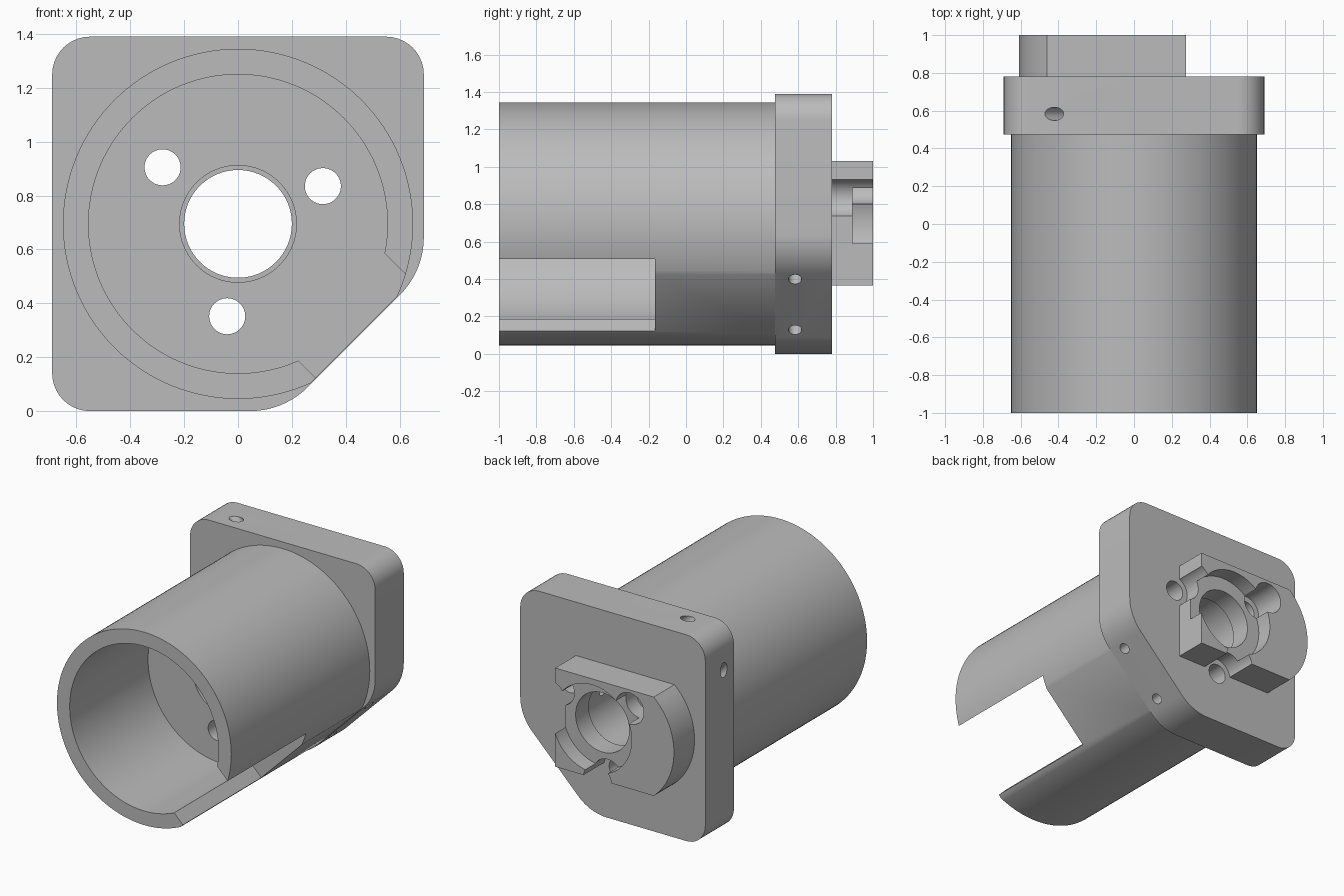
import bpy, bmesh, math
from mathutils import Vector, Matrix

if "Cube" in bpy.data.objects:
    bpy.data.objects.remove(bpy.data.objects["Cube"])

CZ = 0.695                      # height of the main axis
S = math.sqrt(0.5)              # 45 degree helper

grey = bpy.data.materials.new("grey_plastic")
grey.diffuse_color = (0.5, 0.5, 0.5, 1)
grey.use_nodes = True
grey.node_tree.nodes["Principled BSDF"].inputs["Base Color"].default_value = grey.diffuse_color


def prism(name, pts, y0, y1):
    """Extrude an (x, z) outline from y0 to y1."""
    bm = bmesh.new()
    face = bm.faces.new([bm.verts.new((x, y0, z)) for x, z in pts])
    ext = bmesh.ops.extrude_face_region(bm, geom=[face])["geom"]
    verts = [g for g in ext if isinstance(g, bmesh.types.BMVert)]
    bmesh.ops.translate(bm, verts=verts, vec=(0, y1 - y0, 0))
    bmesh.ops.recalc_face_normals(bm, faces=bm.faces)
    me = bpy.data.meshes.new(name)
    bm.to_mesh(me)
    bm.free()
    ob = bpy.data.objects.new(name, me)
    bpy.context.collection.objects.link(ob)
    me.materials.append(grey)
    return ob


def arc(cx, cz, r, a0, a1, n):
    return [(cx + r * math.cos(a0 + (a1 - a0) * i / n),
             cz + r * math.sin(a0 + (a1 - a0) * i / n)) for i in range(n + 1)]


def rod(name, x, z, r, y0, y1, n=48):
    return prism(name, arc(x, z, r, 0, math.tau, n)[:-1], y0, y1)


def rounded(corners, n=10):
    """Outline from (x, z, radius) corners with true fillets."""
    out = []
    for i, (x, z, r) in enumerate(corners):
        p = Vector((x, z))
        a = (Vector(corners[i - 1][:2]) - p).normalized()
        b = (Vector(corners[(i + 1) % len(corners)][:2]) - p).normalized()
        half = a.angle(b) / 2
        c = p + (a + b).normalized() * r / math.sin(half)
        t0, t1 = p + a * r / math.tan(half) - c, p + b * r / math.tan(half) - c
        a0 = math.atan2(t0.y, t0.x)
        d = math.atan2(t1.y, t1.x) - a0
        d = (d + math.pi) % math.tau - math.pi
        out += arc(c.x, c.y, r, a0, a0 + d, n)
    return out


def combine(target, other, op):
    mod = target.modifiers.new("bool", 'BOOLEAN')
    mod.operation, mod.solver, mod.object = op, 'EXACT', other
    bpy.context.view_layer.objects.active = target
    bpy.ops.object.modifier_apply(modifier=mod.name)
    bpy.data.objects.remove(other)


def diag(u, v):
    """Point u along the chamfer and v towards it, from the main axis."""
    return ((u + v) * S, CZ + (u - v) * S)


def diag_box(name, u0, u1, v0, v1, y0, y1):
    return prism(name, [diag(u0, v0), diag(u1, v0), diag(u1, v1), diag(u0, v1)], y0, y1)


# Barrel with its flattened lower right side
housing = rod("housing", 0, CZ, 0.65, -1, 0.6, 128)
combine(housing, diag_box("flat_cut", -1, 1, 0.609, 1.2, -1.2, 0.8), 'DIFFERENCE')

# Square flange with one chamfered corner
flange = prism("flange", rounded([(-0.69, 0, 0.14), (0.17, 0, 0.3), (0.69, 0.52, 0.3),
                                  (0.69, 1.39, 0.14), (-0.69, 1.39, 0.14)]), 0.475, 0.78)
combine(housing, flange, 'UNION')

# Rear boss, straight on the right and bowed on the left
bow = math.asin(0.333 / 0.445)
boss = prism("boss", [(0.275, 0.365), (0.275, 1.03)]
             + arc(-0.165, 0.6975, 0.445, math.pi - bow, math.pi + bow, 24), 0.7, 1.0)
combine(housing, boss, 'UNION')

# Barrel pocket, side slot, shaft bore and rear ring recess
cutters = [
    rod("pocket", 0, CZ, 0.555, -1.2, -0.165, 128),
    diag_box("slot", -0.2, 0.308, 0.3, 1.2, -1.2, -0.165),
    rod("bore", 0, CZ, 0.217, -0.4, 0.75, 64),
    rod("shaft_hole", 0, CZ, 0.2, -0.4, 1.2, 64),
    rod("ring_recess", 0, CZ, 0.295, 0.89, 1.2, 64),
]
# Screw holes with wide counterbores through the boss
for x, z in ((-0.28, 0.905), (0.315, 0.835), (-0.04, 0.352)):
    cutters.append(rod("screw_hole", x, z, 0.067, -0.4, 1.2))
    cutters.append(rod("counterbore", x, z, 0.105, 0.78, 1.2))
# Diagonal pin holes through the flange
for u in (-0.19, 0.193):
    pin = rod("pin_hole", 0, 0, 0.035, -1.5, 1.5, 24)
    x, z = diag(u, 0)
    rot = Vector((0, 1, 0)).rotation_difference(Vector((S, 0, -S))).to_matrix().to_4x4()
    pin.data.transform(Matrix.Translation((x, 0.583, z)) @ rot)
    cutters.append(pin)
for c in cutters:
    combine(housing, c, 'DIFFERENCE')

# Smooth the round walls, keep the edges crisp
bpy.ops.object.select_all(action='DESELECT')
housing.select_set(True)
bpy.context.view_layer.objects.active = housing
bpy.ops.object.shade_smooth_by_angle(angle=math.radians(25))
